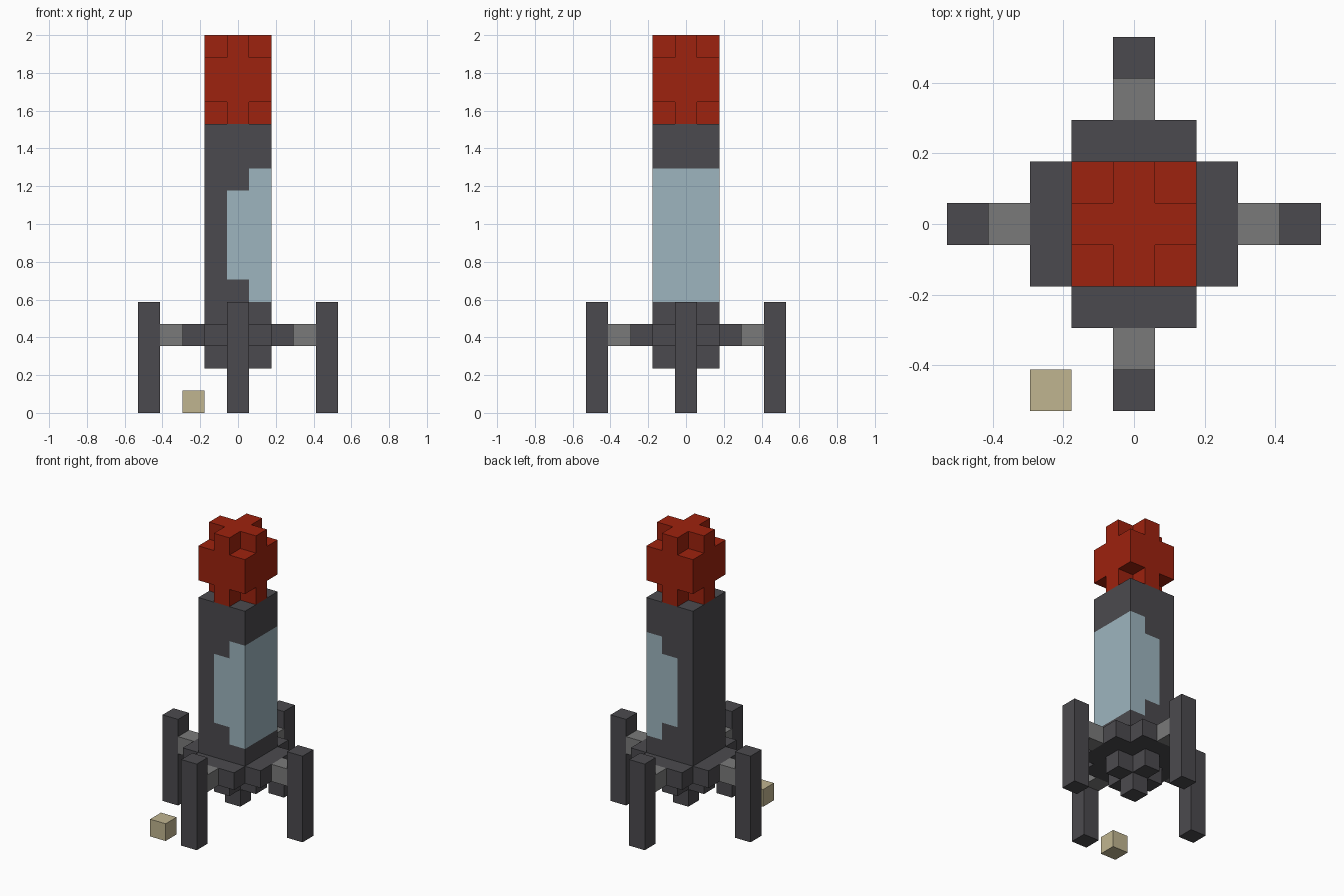
import bpy, bmesh, math
from mathutils import Vector

cube = bpy.data.objects.get("Cube")
if cube:
    bpy.data.objects.remove(cube, do_unlink=True)

U = 2 / 17  # edge of one block


def material(name, rgb):
    mat = bpy.data.materials.new(name)
    mat.use_nodes = True
    color = [((c / 255 + 0.055) / 1.055) ** 2.4 if c > 10 else c / 3294 for c in rgb] + [1]
    mat.diffuse_color = color
    mat.node_tree.nodes["Principled BSDF"].inputs["Base Color"].default_value = color
    return mat


dark = material("dark grey", (75, 74, 78))
grey = material("mid grey", (122, 122, 122))
red = material("red", (158, 34, 14))
blue = material("pale blue", (157, 181, 191))
sand = material("sand", (192, 181, 144))

AXES = [Vector(a) for a in ((1, 0, 0), (-1, 0, 0), (0, 1, 0),
                            (0, -1, 0), (0, 0, 1), (0, 0, -1))]


def blocks(name, cells, mats, rule=lambda c, n: 0):
    """Outer skin of a set of unit blocks; a cell is (x, y, floor level)."""
    cells = set(cells)
    bm = bmesh.new()
    for c in cells:
        mid = Vector(c) + Vector((0, 0, 0.5))
        for n in AXES:
            if tuple(round(v) for v in Vector(c) + n) in cells:
                continue
            a = Vector((n.y, n.z, n.x)) / 2
            b = n.cross(a)
            corners = [mid + n / 2 + s * a + t * b
                       for s, t in ((1, 1), (-1, 1), (-1, -1), (1, -1))]
            face = bm.faces.new([bm.verts.new(p * U) for p in corners])
            face.material_index = rule(c, n)
    bmesh.ops.remove_doubles(bm, verts=bm.verts, dist=0.001)
    bmesh.ops.recalc_face_normals(bm, faces=bm.faces)
    # Merge the block faces into large flat ones
    bmesh.ops.dissolve_limit(bm, angle_limit=math.radians(1), verts=bm.verts,
                             edges=bm.edges, delimit={'MATERIAL'})
    mesh = bpy.data.meshes.new(name)
    bm.to_mesh(mesh)
    bm.free()
    for m in mats:
        mesh.materials.append(m)
    obj = bpy.data.objects.new(name, mesh)
    bpy.context.collection.objects.link(obj)
    return obj


def box(xs, ys, zs):
    return [(x, y, z) for x in xs for y in ys for z in zs]


def plus(long, wide, zs):
    return box(long, wide, zs) + box(wide, long, zs)


ONE, THREE, FIVE = range(1), range(-1, 2), range(-2, 3)


# Tower with a stepped window wrapping round its left side
def window(c, n):
    x, y, z = c
    if n.z or n.x < 0:
        return 0
    if x == 1:
        return int(5 <= z < 11)
    return int(x == 0 and 6 <= z < 10)


blocks("tower", box(THREE, THREE, range(4, 13)), [dark, blue], window)

# Rounded nose
blocks("nose", plus(THREE, ONE, range(13, 17)) + box(THREE, THREE, range(14, 16)), [red])

# Base collar and nozzle
blocks("collar", plus(FIVE, THREE, [3]), [dark])
blocks("nozzle", plus(THREE, ONE, [2]) + [(0, 0, 1)], [dark])

# Four legs on struts
for side, dx, dy in (("left", 1, 0), ("right", -1, 0), ("back", 0, 1), ("front", 0, -1)):
    blocks(side + "_strut", [(3 * dx, 3 * dy, 3)], [grey])
    blocks(side + "_leg", box([4 * dx], [4 * dy], range(5)), [dark])

# Loose block on the ground
blocks("ground_block", [(-2, -4, 0)], [sand])
